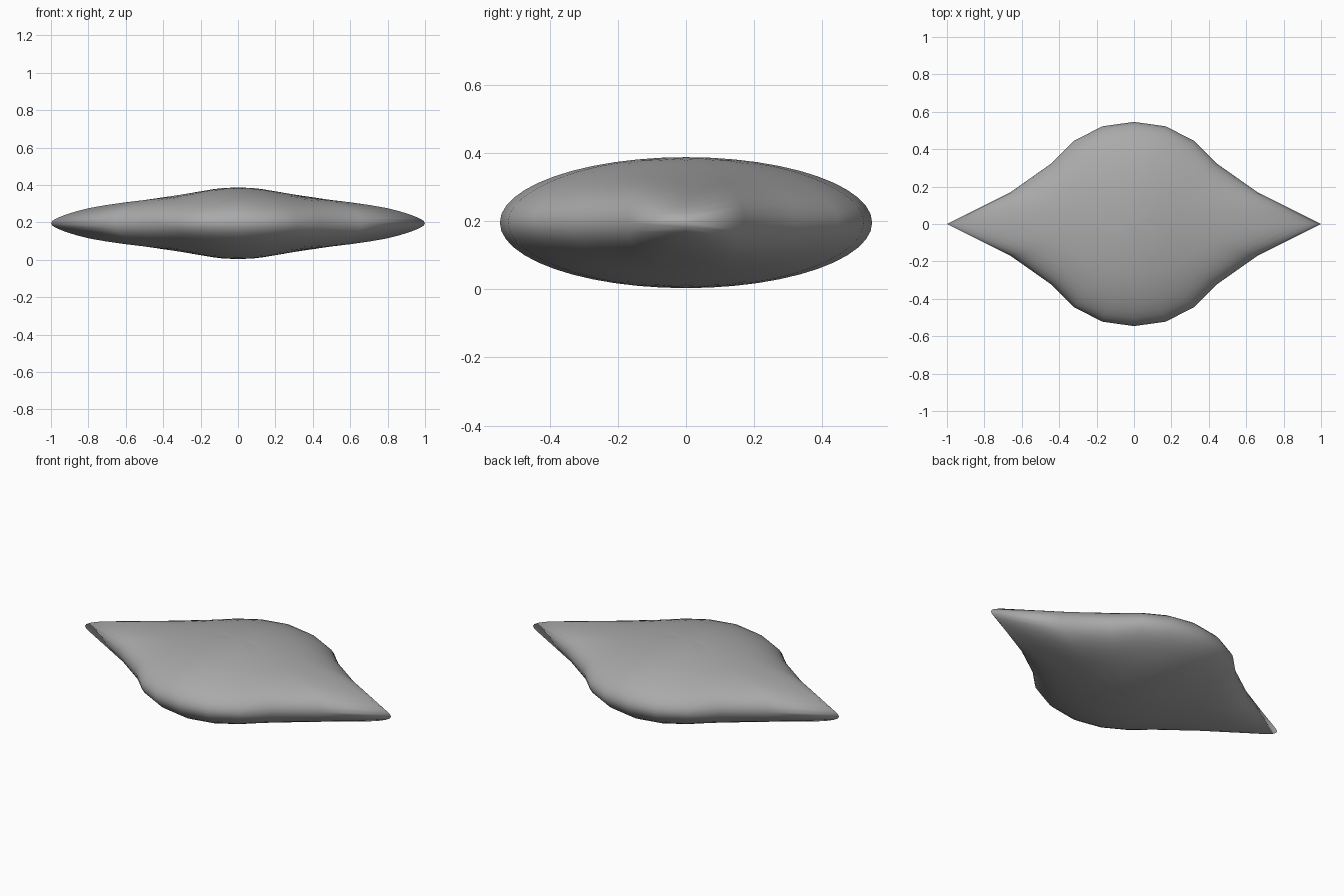
import bpy, bmesh, math

cube = bpy.data.objects.get("Cube")
if cube:
    bpy.data.objects.remove(cube, do_unlink=True)

MID = 0.195   # height of the rim
RINGS = 12    # rings between pole and rim

# One quarter of the plan outline, from the side tip to the front
OUTLINE = [(1, 0), (0.66, 0.17), (0.44, 0.325), (0.32, 0.445), (0.17, 0.522), (0, 0.546)]
# Half thickness along the long axis
THICKNESS = [(0, 0.192), (0.1, 0.187), (0.2, 0.172), (0.35, 0.143), (0.5, 0.124),
             (0.65, 0.106), (0.78, 0.085), (0.88, 0.06), (0.95, 0.036), (0.99, 0.016), (1, 0)]


def lerp(points, x):
    points = sorted(points)
    for (x0, y0), (x1, y1) in zip(points, points[1:]):
        if x <= x1:
            return y0 + (y1 - y0) * (x - x0) / (x1 - x0)
    return points[-1][1]


def half_height(x, y):
    x, y = abs(x), abs(y)
    width = max(lerp(OUTLINE, x), 1e-6)
    return lerp(THICKNESS, x) * math.sqrt(max(0, 1 - (y / width) ** 2))


# Full outline by mirroring the quarter
half = OUTLINE + [(-x, y) for x, y in OUTLINE[-2::-1]]
outline = half + [(x, -y) for x, y in half[-2:0:-1]]
count = len(outline)

# Lens-shaped body: scaled outlines stacked from rim to both poles
bm = bmesh.new()
rim = [bm.verts.new((x, y, MID)) for x, y in outline]
for side in (1, -1):
    previous = rim
    for ring in range(RINGS - 1, 0, -1):
        s = math.sin(math.pi / 2 * ring / RINGS)
        current = [bm.verts.new((x * s, y * s, MID + side * half_height(x * s, y * s)))
                   for x, y in outline]
        for i in range(count):
            j = (i + 1) % count
            bm.faces.new((previous[i], previous[j], current[j], current[i]))
        previous = current
    pole = bm.verts.new((0, 0, MID + side * THICKNESS[0][1]))
    for i in range(count):
        bm.faces.new((previous[i], previous[(i + 1) % count], pole))
bmesh.ops.recalc_face_normals(bm, faces=bm.faces)
for face in bm.faces:
    face.smooth = True

mesh = bpy.data.meshes.new("lens_body")
bm.to_mesh(mesh)
bm.free()
body = bpy.data.objects.new("lens_body", mesh)
bpy.context.collection.objects.link(body)

# Plain grey finish
grey = bpy.data.materials.new("plain_grey")
grey.use_nodes = True
colour = (0.4, 0.4, 0.4, 1)
grey.diffuse_color = colour
grey.node_tree.nodes["Principled BSDF"].inputs["Base Color"].default_value = colour
mesh.materials.append(grey)
